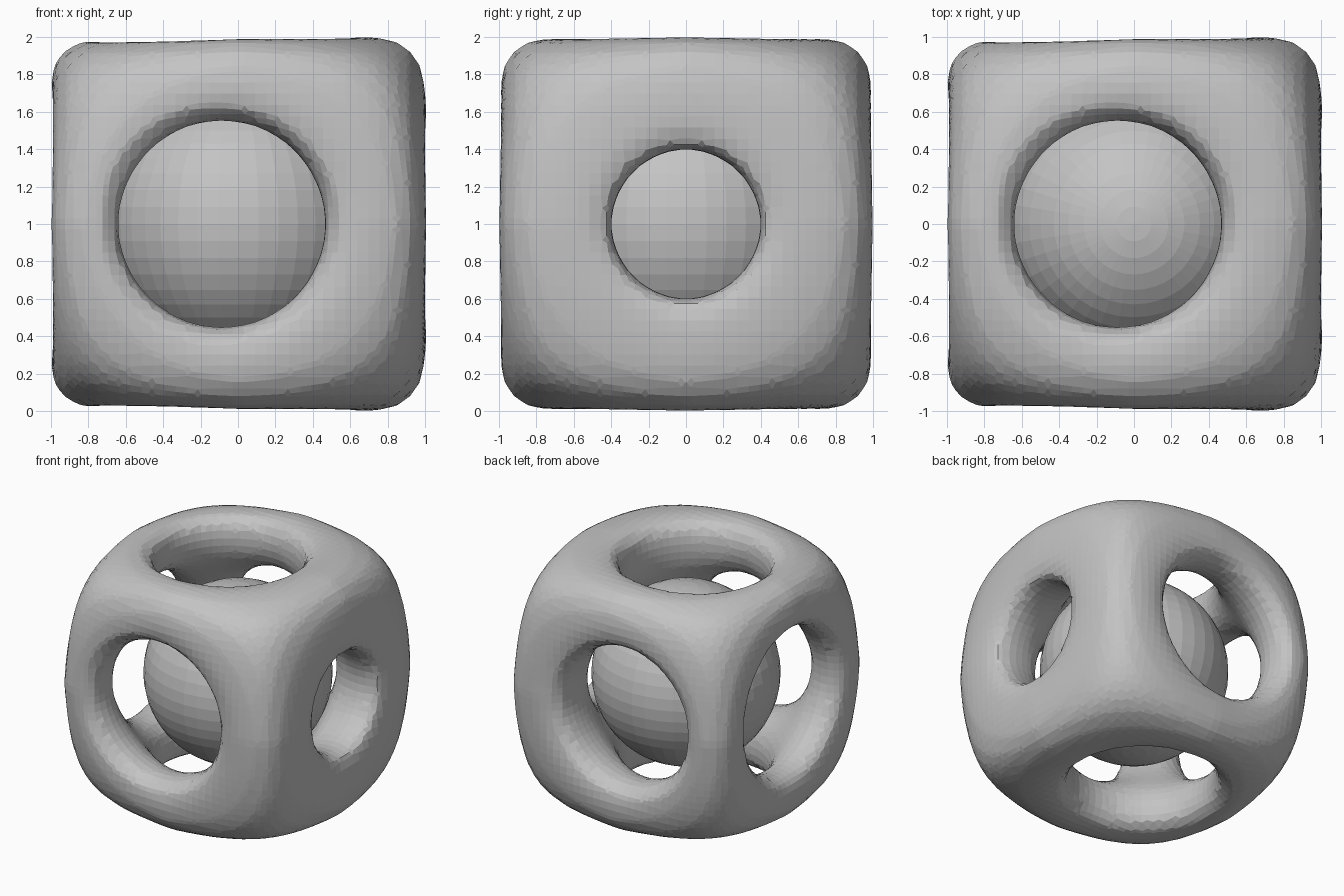
import bpy
import bmesh
from itertools import product
from mathutils import Vector

if "Cube" in bpy.data.objects:
    bpy.data.objects.remove(bpy.data.objects["Cube"])

POWER = 8        # sharpness of the blend between the shaping limits
CELLS = 36
REACH = 1.09
STEP = 2 * REACH / CELLS

grey = bpy.data.materials.new("plain grey")
grey.use_nodes = True
grey.diffuse_color = (0.55, 0.55, 0.55, 1)
grey.node_tree.nodes["Principled BSDF"].inputs["Base Color"].default_value = (0.55, 0.55, 0.55, 1)


def finish(name, bm):
    bmesh.ops.translate(bm, verts=bm.verts, vec=(0, 0, 1))
    mesh = bpy.data.meshes.new(name)
    bm.to_mesh(mesh)
    bm.free()
    mesh.materials.append(grey)
    obj = bpy.data.objects.new(name, mesh)
    bpy.context.collection.objects.link(obj)


def opening(size, *offsets):
    """Limit that is above one within the given distance of an axis or point."""
    return size / max(0.05, Vector(offsets).length)


def frame_field(p):
    """Negative inside the frame: a blunt cube with six holes and a hollow."""
    x, y, z = p
    limits = [
        abs(x + 0.011) / 1.027, abs(y) / 1.02, abs(z) / 1.02,  # cube faces
        (abs(x) + abs(y) + abs(z)) / 2.55,                     # cut corners
        opening(0.45 - 0.09 * x, y, z),                        # side holes
        opening(0.52, x + 0.08, z),                            # front and back holes
        opening(0.52, x + 0.08, y),                            # top and bottom holes
        opening(0.78, x + 0.13, y, z),                         # hollow
    ]
    return sum(v ** POWER for v in limits) ** (1 / POWER) - 1


def grid_point(idx):
    return Vector([i * STEP - REACH for i in idx])


def moved(idx, axis, amount):
    out = list(idx)
    out[axis] += amount
    return tuple(out)


# Rounded cube frame, skinned over a grid
def build_frame():
    field = {idx: frame_field(grid_point(idx))
             for idx in product(range(CELLS + 1), repeat=3)}

    # Collect the surface crossings of each grid cell and the faces between cells
    crossings, quads = {}, []
    for idx, a in field.items():
        for axis in range(3):
            nxt = moved(idx, axis, 1)
            if nxt not in field or (a < 0) == (field[nxt] < 0):
                continue
            t = a / (a - field[nxt])
            hit = grid_point(idx).lerp(grid_point(nxt), t)
            u, v = (axis + 1) % 3, (axis + 2) % 3
            ring = [idx, moved(idx, u, -1),
                    moved(moved(idx, u, -1), v, -1), moved(idx, v, -1)]
            for cell in ring:
                crossings.setdefault(cell, []).append(hit)
            quads.append(ring)

    bm = bmesh.new()
    verts = {cell: bm.verts.new(sum(hits, Vector((0, 0, 0))) / len(hits))
             for cell, hits in crossings.items()}
    for ring in quads:
        bm.faces.new([verts[cell] for cell in ring])
    bmesh.ops.recalc_face_normals(bm, faces=bm.faces)
    finish("hollow_frame", bm)


# Ball held inside the frame
def build_ball():
    bm = bmesh.new()
    bmesh.ops.create_uvsphere(bm, u_segments=40, v_segments=24, radius=0.705)
    finish("inner_ball", bm)


build_frame()
build_ball()
